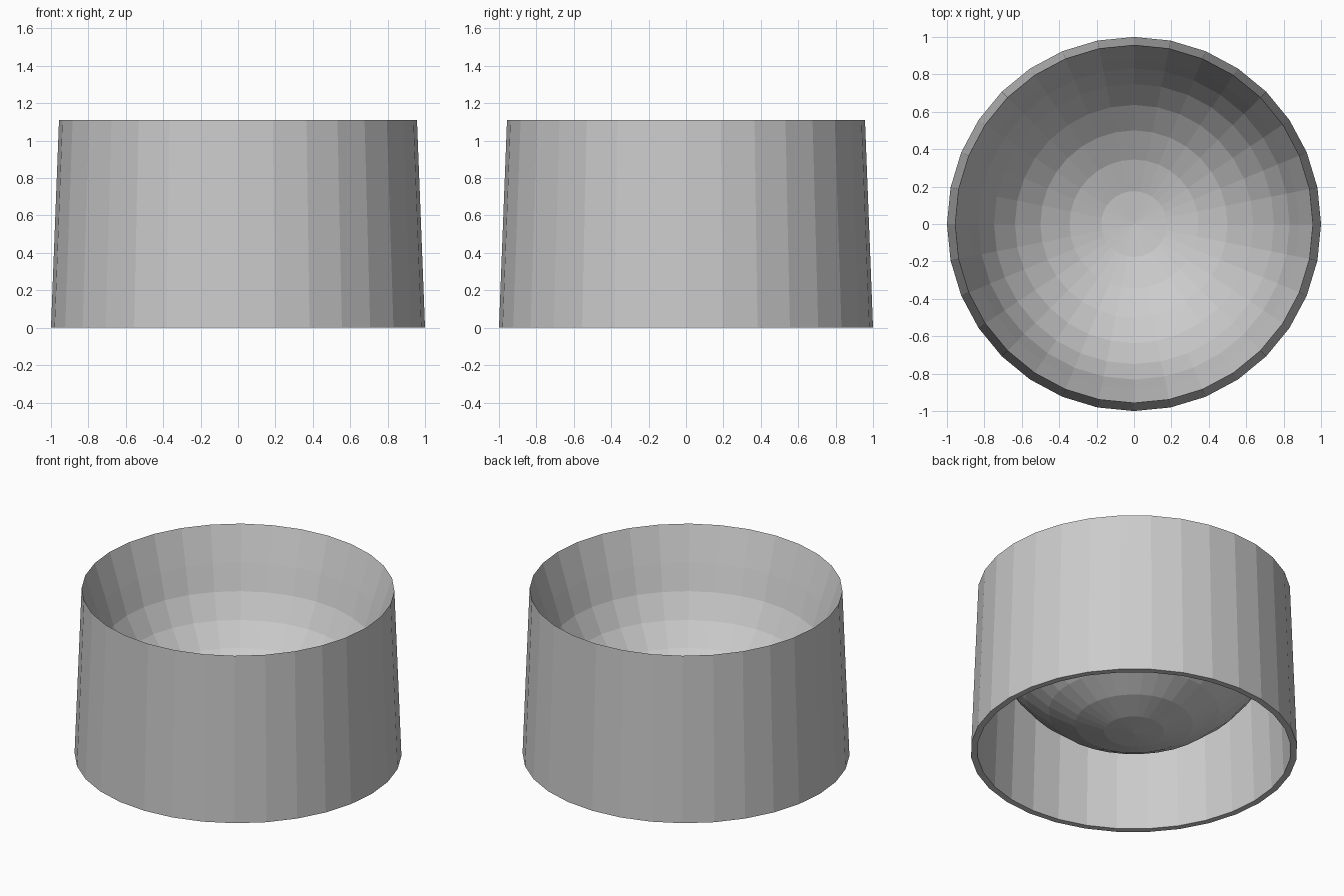
import bpy, bmesh
from math import sin, cos, pi, radians

if "Cube" in bpy.data.objects:
    bpy.data.objects.remove(bpy.data.objects["Cube"])

SIDES = 32
CENTRE_Z = 1.057   # centre of the bowl's sphere


def bowl_arc(radius, first, last):
    # points along a spherical bowl, counted in 11.25 degree steps from the pole
    step = 1 if last > first else -1
    return [(radius * sin(i * pi / 16), CENTRE_Z - radius * cos(i * pi / 16))
            for i in range(first, last + step, step)]


def lathe(name, profile):
    bm = bmesh.new()
    verts = [bm.verts.new((r, 0, z)) for r, z in profile]
    edges = [bm.edges.new(pair) for pair in zip(verts, verts[1:])]
    bmesh.ops.spin(bm, geom=verts + edges, cent=(0, 0, 0), axis=(0, 0, 1),
                   angle=radians(360), steps=SIDES)
    bmesh.ops.remove_doubles(bm, verts=bm.verts, dist=0.0005)
    bmesh.ops.recalc_face_normals(bm, faces=bm.faces)
    mesh = bpy.data.meshes.new(name)
    bm.to_mesh(mesh)
    bm.free()
    obj = bpy.data.objects.new(name, mesh)
    bpy.context.collection.objects.link(obj)
    return obj


# tapered skirt and suspended bowl, joined at a sharp rim
rim = [(0.957, 1.11)]
skirt = [(1.0, 0.0), (0.96, 0.0), (0.925, 0.885)]
lathe("bowl_with_skirt",
      bowl_arc(0.90, 0, 7) + rim + skirt + bowl_arc(0.94, 6, 0))
